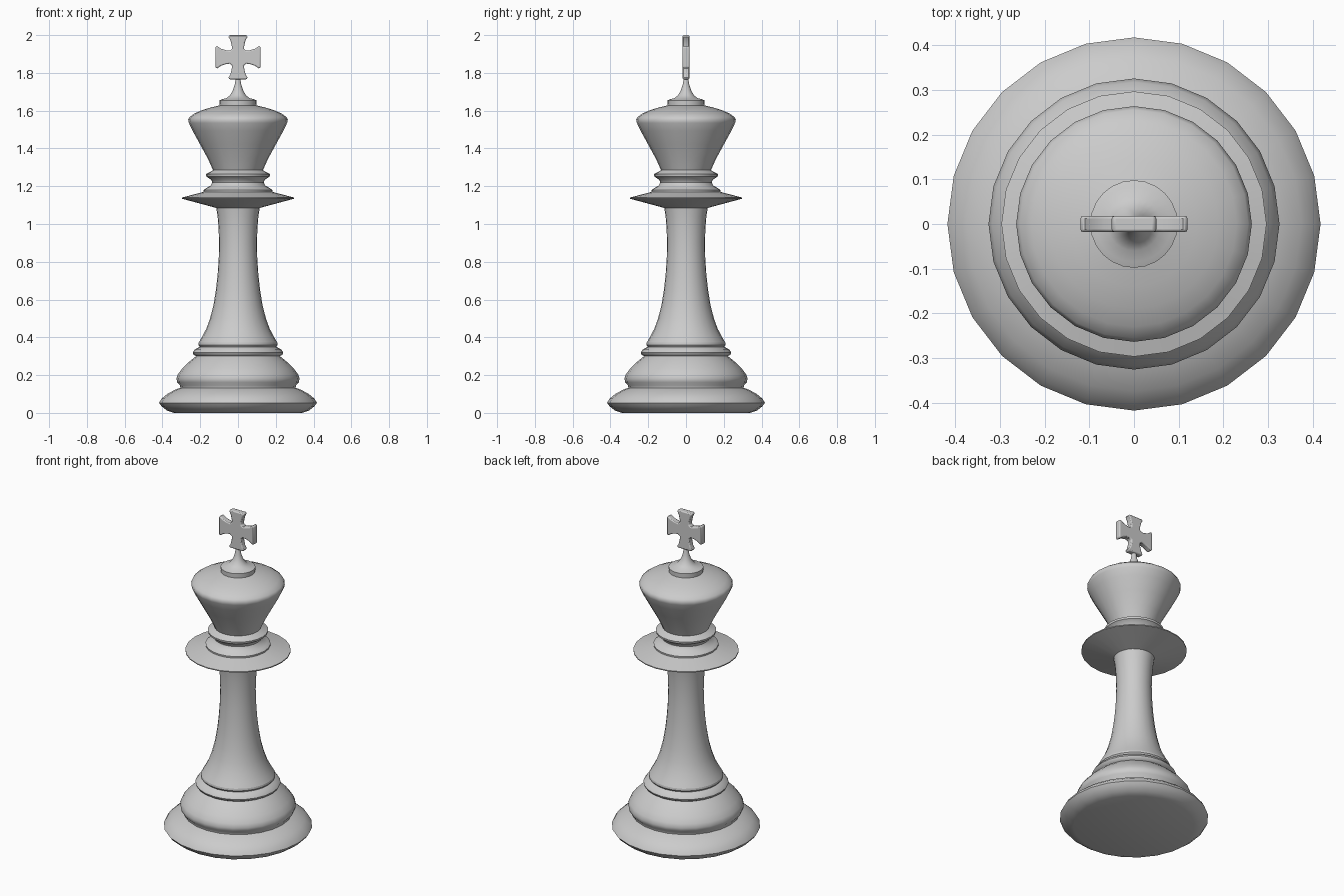
import bpy, bmesh, math

if "Cube" in bpy.data.objects:
    bpy.data.objects.remove(bpy.data.objects["Cube"])

SIDES = 24


def finish(name, bm, angle):
    bmesh.ops.recalc_face_normals(bm, faces=bm.faces)
    mesh = bpy.data.meshes.new(name)
    bm.to_mesh(mesh)
    bm.free()
    ob = bpy.data.objects.new(name, mesh)
    bpy.context.collection.objects.link(ob)
    bpy.ops.object.select_all(action='DESELECT')
    ob.select_set(True)
    bpy.context.view_layer.objects.active = ob
    bpy.ops.object.shade_smooth_by_angle(angle=math.radians(angle))
    return ob


def turned(name, profile, angle=42, cap_bottom=False, cap_top=False):
    """Turn a (radius, height) profile about the z axis."""
    bm = bmesh.new()
    rings = []
    for r, z in profile:
        rings.append([bm.verts.new((r * math.cos(2 * math.pi * i / SIDES),
                                    r * math.sin(2 * math.pi * i / SIDES), z))
                      for i in range(SIDES)])
    for a, b in zip(rings, rings[1:]):
        for i in range(SIDES):
            j = (i + 1) % SIDES
            bm.faces.new((a[i], a[j], b[j], b[i]))
    if cap_bottom:
        bm.faces.new(rings[0][::-1])
    if cap_top:
        bm.faces.new(rings[-1])
    return finish(name, bm, angle)


# Wide foot, belly and two ring mouldings
turned("base", [
    (0.34, 0), (0.375, 0.012), (0.405, 0.035), (0.418, 0.053), (0.405, 0.075),
    (0.375, 0.1), (0.335, 0.122), (0.305, 0.133), (0.307, 0.145), (0.322, 0.162),
    (0.326, 0.182), (0.318, 0.205), (0.295, 0.235), (0.262, 0.268), (0.235, 0.29),
    (0.222, 0.3), (0.235, 0.308), (0.24, 0.32), (0.228, 0.337), (0.203, 0.35),
    (0.21, 0.36), (0.208, 0.372)], cap_bottom=True)

# Flared column
turned("stem", [
    (0.208, 0.372), (0.192, 0.4), (0.168, 0.445), (0.148, 0.5), (0.13, 0.57),
    (0.117, 0.65), (0.108, 0.73), (0.102, 0.82), (0.1, 0.9), (0.103, 0.98),
    (0.108, 1.04), (0.115, 1.085)])

# Sharp disc and neck rings
turned("collar", [
    (0.115, 1.085), (0.297, 1.134), (0.297, 1.14), (0.182, 1.17), (0.183, 1.18),
    (0.165, 1.192), (0.145, 1.203), (0.136, 1.22), (0.14, 1.232), (0.168, 1.252),
    (0.17, 1.264), (0.15, 1.274), (0.132, 1.285)])

# Flaring head with a domed top
turned("head", [
    (0.132, 1.285), (0.16, 1.347), (0.2, 1.42), (0.24, 1.493), (0.26, 1.535),
    (0.264, 1.552), (0.256, 1.567), (0.23, 1.585), (0.19, 1.603), (0.14, 1.618),
    (0.097, 1.628)])

# Round step and tapering spike under the cross
turned("finial", [
    (0.097, 1.628), (0.098, 1.655), (0.085, 1.66), (0.06, 1.667), (0.042, 1.682),
    (0.028, 1.705), (0.018, 1.735), (0.011, 1.775)], cap_top=True)


def arm(length, flare, waist):
    """Half-turned outline of one flared arm pointing along +x."""
    half = [(0.034 + 0.01, waist), (0.065, waist + 0.003),
            (0.09, waist + (flare - waist) * 0.4),
            (length - 0.01, flare - 0.003), (length, flare - 0.006)]
    return [(u, -v) for u, v in half] + [(u, v) for u, v in reversed(half)]


# Cross with four flared arms
CENTRE, THICK = 1.883, 0.036
outline = []
for k in range(4):
    c, s = [(1, 0), (0, 1), (-1, 0), (0, -1)][k]
    pts = arm(0.12, 0.062, 0.034) if k % 2 == 0 else arm(0.117, 0.053, 0.031)
    outline += [(u * c - v * s, u * s + v * c) for u, v in pts]

bm = bmesh.new()
face = bm.faces.new([bm.verts.new((x, -THICK / 2, CENTRE + z)) for x, z in outline])
ext = bmesh.ops.extrude_face_region(bm, geom=[face])
bmesh.ops.translate(bm, vec=(0, THICK, 0),
                    verts=[g for g in ext["geom"] if isinstance(g, bmesh.types.BMVert)])
cross = finish("cross", bm, 40)
bev = cross.modifiers.new("rounded_edges", 'BEVEL')
bev.width = 0.006
bev.segments = 2
bev.limit_method = 'ANGLE'
bev.angle_limit = math.radians(60)
